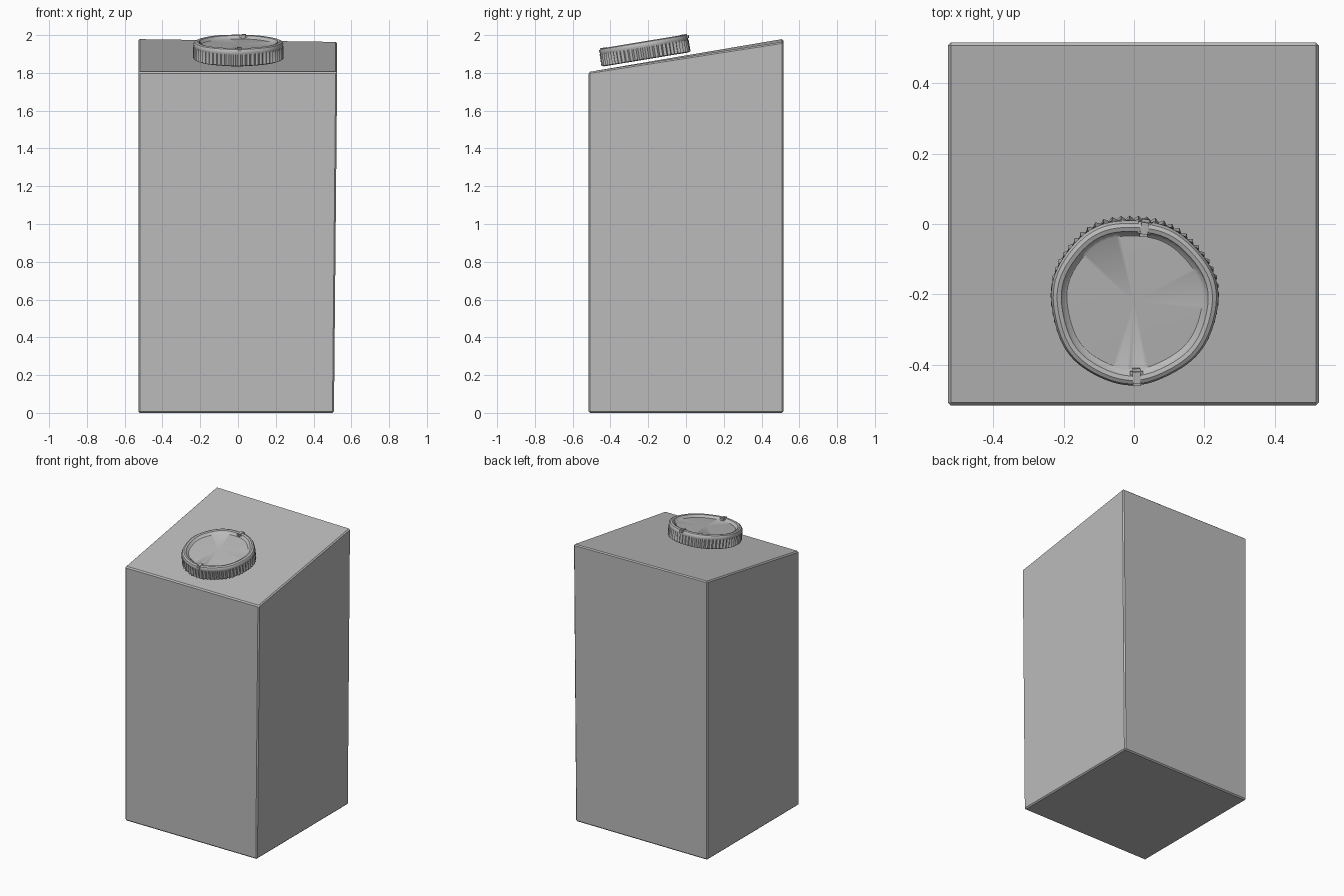
import bpy, bmesh, math
from mathutils import Matrix, Vector

cube = bpy.data.objects.get("Cube")
if cube:
    bpy.data.objects.remove(cube, do_unlink=True)

grey = bpy.data.materials.new("plain grey")
grey.use_nodes = True
COLOUR = (0.5, 0.5, 0.5, 1)
grey.diffuse_color = COLOUR
grey.node_tree.nodes["Principled BSDF"].inputs["Base Color"].default_value = COLOUR


def finish(bm, name, angle):
    bmesh.ops.recalc_face_normals(bm, faces=bm.faces)
    mesh = bpy.data.meshes.new(name)
    bm.to_mesh(mesh)
    bm.free()
    mesh.materials.append(grey)
    obj = bpy.data.objects.new(name, mesh)
    bpy.context.collection.objects.link(obj)
    bpy.ops.object.select_all(action="DESELECT")
    obj.select_set(True)
    bpy.context.view_layer.objects.active = obj
    bpy.ops.object.shade_smooth_by_angle(angle=math.radians(angle))
    return obj


# Carton body: a box with a sloping top and thin creased edges
bm = bmesh.new()
bmesh.ops.create_cube(bm, size=1)
for v in bm.verts:
    right, back, top = v.co.x > 0, v.co.y > 0, v.co.z > 0
    v.co.x = (0.525 if top else 0.508) if right else -0.528
    v.co.y = 0.515 if back else -0.515
    if not top:
        v.co.z = 0
    elif back:
        v.co.z = 1.965 if right else 1.98
    else:
        v.co.z = 1.805
bmesh.ops.bevel(bm, geom=bm.edges[:], offset=0.008, segments=1, affect="EDGES")
finish(bm, "carton_body", 20)

# Screw cap: ribbed wall, rounded rim and slightly recessed disc
RIBS = 60
SEGMENTS = RIBS * 2
# radius, height, rib depth
profile = [
    (0.226, 0.0, 0.0), (0.229, 0.004, 0.010), (0.229, 0.062, 0.010),
    (0.236, 0.070, 0.0), (0.237, 0.080, 0.0), (0.231, 0.091, 0.0),
    (0.220, 0.096, 0.0), (0.208, 0.093, 0.0), (0.202, 0.086, 0.004),
    (0.192, 0.078, 0.0),
]
bm = bmesh.new()
rings = []
for radius, height, depth in profile:
    ring = []
    for i in range(SEGMENTS):
        a = math.tau * i / SEGMENTS
        wobble = 1 + 0.012 * math.sin(3 * a + 1) + 0.008 * math.sin(7 * a)
        r = radius * wobble + depth * (i % 2)
        ring.append(bm.verts.new((r * math.cos(a), r * math.sin(a), height)))
    rings.append(ring)
for low, high in zip(rings, rings[1:]):
    for i in range(SEGMENTS):
        j = (i + 1) % SEGMENTS
        bm.faces.new((low[i], low[j], high[j], high[i]))
for ring, height in ((rings[0], 0.0), (rings[-1], 0.082)):
    centre = bm.verts.new((0, 0, height))
    for i in range(SEGMENTS):
        bm.faces.new((ring[i], ring[(i + 1) % SEGMENTS], centre))

slope = math.atan2(0.17, 1.03)
placement = Matrix.Translation((0, -0.208, 1.872)) @ Matrix.Rotation(slope, 4, "X")
cap = finish(bm, "screw_cap", 35)
cap.matrix_world = placement

# Moulding seams at the front and back of the cap rim
for name, angle in (("front_cap_seam", -88), ("back_cap_seam", 82)):
    bm = bmesh.new()
    bmesh.ops.create_cube(bm, size=1, matrix=Matrix.Diagonal((0.038, 0.05, 0.03, 1)))
    bmesh.ops.bevel(bm, geom=bm.edges[:], offset=0.008, segments=2, affect="EDGES")
    seam = finish(bm, name, 30)
    a = math.radians(angle)
    spot = Vector((math.cos(a), math.sin(a), 0)) * 0.216 + Vector((0, 0, 0.083))
    seam.matrix_world = placement @ Matrix.Translation(spot) @ Matrix.Rotation(a - math.pi / 2, 4, "Z")
